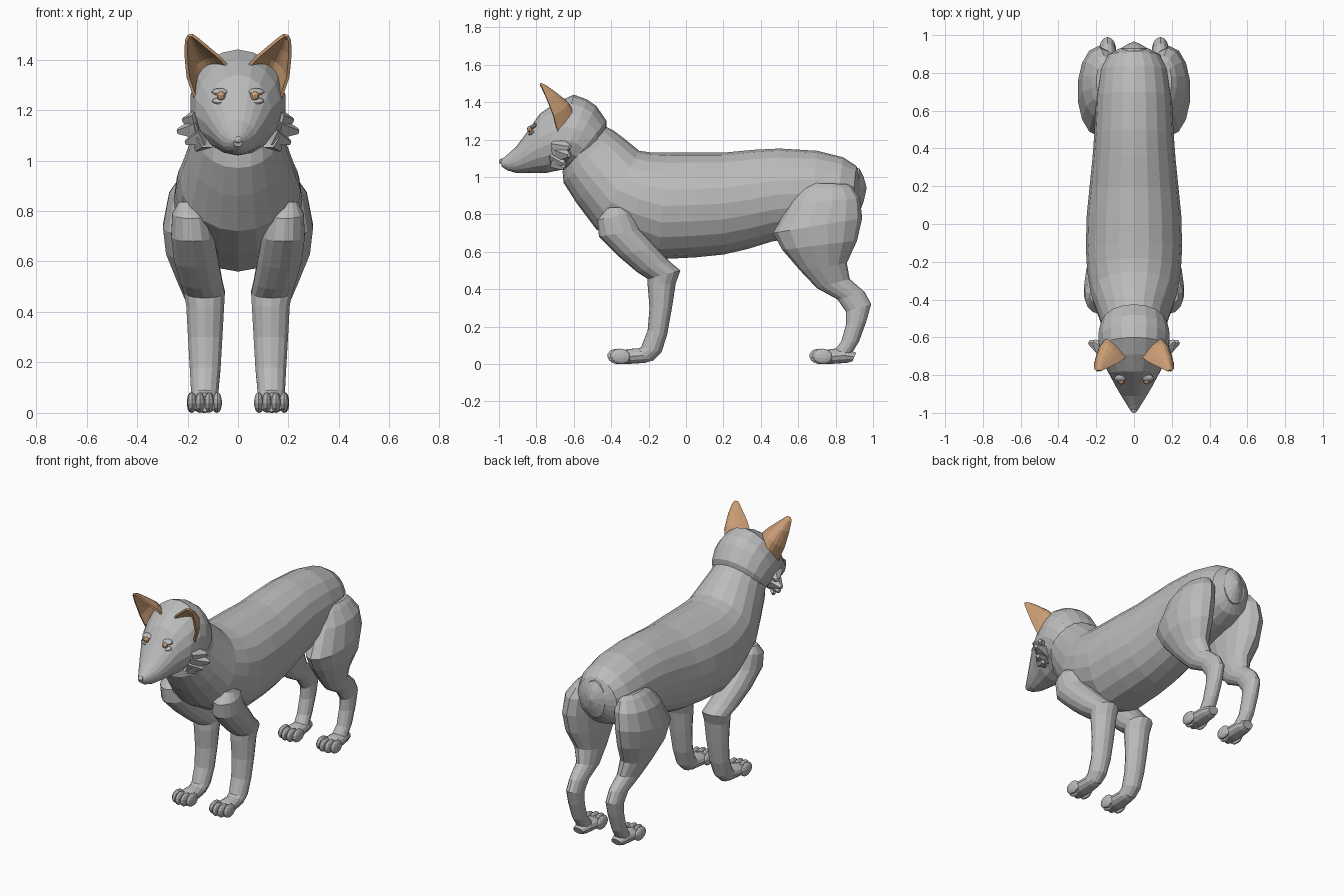
import bpy, bmesh, math
from mathutils import Vector, Matrix


def material(name, rgb):
    m = bpy.data.materials.new(name)
    m.diffuse_color = (*rgb, 1)
    return m


GREY = material("grey_fur", (0.50, 0.50, 0.50))
TAN = material("tan", (0.60, 0.34, 0.18))


def finish(bm, name, mat, mirror=False, thick=0):
    bmesh.ops.recalc_face_normals(bm, faces=bm.faces)
    me = bpy.data.meshes.new(name)
    bm.to_mesh(me)
    bm.free()
    me.materials.append(mat)
    ob = bpy.data.objects.new(name, me)
    bpy.context.collection.objects.link(ob)
    if thick:
        s = ob.modifiers.new("thickness", 'SOLIDIFY')
        s.thickness, s.offset = thick, 0
    if mirror:
        ob.modifiers.new("mirror", 'MIRROR').use_mirror_merge = False
    return ob


def skin(bm, rows, closed=True):
    n = len(rows[0])
    for a, b in zip(rows, rows[1:]):
        for i in range(n if closed else n - 1):
            j = (i + 1) % n
            bm.faces.new((a[i], a[j], b[j], b[i]))


def loft(name, rings, sides, mat=GREY, mirror=False):
    """Each ring: (y, z) of one edge, (y, z) of the opposite edge, x centre, half width."""
    bm = bmesh.new()
    rows = []
    for ya, za, yb, zb, xc, hw in rings:
        a, b = Vector((xc, ya, za)), Vector((xc, yb, zb))
        mid, half = (a + b) / 2, (a - b) / 2
        row = []
        for i in range(sides):
            t = math.tau * i / sides
            row.append(bm.verts.new(mid + half * math.cos(t) + Vector((hw * math.sin(t), 0, 0))))
        rows.append(row)
    skin(bm, rows)
    bm.faces.new(rows[0])
    bm.faces.new(rows[-1])
    return finish(bm, name, mat, mirror)


def balls(name, items, mat=GREY, mirror=True, seg=10):
    """Ellipsoids: centre, radii, tilt about x."""
    bm = bmesh.new()
    for c, r, tilt in items:
        m = Matrix.Translation(c) @ Matrix.Rotation(tilt, 4, 'X') @ Matrix.Diagonal((*r, 1))
        bmesh.ops.create_uvsphere(bm, u_segments=seg, v_segments=seg - 3, radius=1, matrix=m)
    return finish(bm, name, mat, mirror)


# torso and neck
loft("body", [
    (-.43, 1.27, -.66, 1.03, 0, .165), (-.39, 1.25, -.655, .97, 0, .17),
    (-.33, 1.205, -.585, .86, 0, .195), (-.25, 1.14, -.48, .72, 0, .23),
    (-.18, 1.13, -.32, .63, 0, .248), (-.1, 1.13, -.15, .56, 0, .255),
    (.05, 1.13, .05, .57, 0, .25), (.2, 1.13, .2, .585, 0, .235),
    (.36, 1.145, .33, .615, 0, .22), (.5, 1.152, .46, .655, 0, .21),
    (.7, 1.14, .66, .69, 0, .2), (.84, 1.105, .79, .72, 0, .18),
    (.91, 1.06, .88, .76, 0, .14), (.935, 1.0, .92, .82, 0, .08)], 20)

# tail stub
loft("tail_stub", [(.85, 1.06, .85, .82, 0, .085), (.928, 1.045, .928, .81, 0, .075),
                   (.95, 1.0, .95, .87, 0, .04), (.965, .945, .965, .935, 0, .004)], 14)

# head with muzzle
loft("head", [
    (-.425, 1.24, -.62, 1.06, 0, .16), (-.425, 1.30, -.635, 1.045, 0, .175),
    (-.48, 1.38, -.66, 1.04, 0, .188), (-.53, 1.415, -.68, 1.035, 0, .192),
    (-.60, 1.44, -.71, 1.03, 0, .185), (-.69, 1.40, -.75, 1.02, 0, .17),
    (-.78, 1.34, -.80, 1.02, 0, .135), (-.85, 1.24, -.86, 1.02, 0, .10),
    (-.91, 1.16, -.91, 1.022, 0, .068), (-.96, 1.115, -.955, 1.035, 0, .038),
    (-.992, 1.09, -.985, 1.055, 0, .018)], 18)
balls("nose", [((0, -.985, 1.083), (.018, .015, .015), 0)], mirror=False)

# eyes with brows
balls("eyes", [((.067, -.832, 1.256), (.018, .018, .018), 0)], TAN)
balls("eyelids", [((.072, -.815, 1.272), (.034, .022, .012), .5),
                  ((.075, -.825, 1.236), (.03, .02, .01), .5)], seg=8)

# cheek tufts: four-sided spikes
bm = bmesh.new()
for base, tip, r in [((.145, -.68, 1.16), (.215, -.62, 1.16), .06),
                     ((.14, -.67, 1.13), (.238, -.625, 1.115), .06),
                     ((.13, -.69, 1.10), (.205, -.65, 1.07), .05),
                     ((.13, -.70, 1.08), (.165, -.65, 1.045), .04)]:
    base, tip = Vector(base), Vector(tip)
    d = tip - base
    m = Matrix.Translation((base + tip) / 2) @ d.to_track_quat('Z', 'Y').to_matrix().to_4x4()
    bmesh.ops.create_cone(bm, cap_ends=True, segments=5, radius1=r, radius2=.012,
                          depth=d.length, matrix=m)
finish(bm, "cheek_tufts", GREY, True)

# ears: curved shells spanned between inner edge, back and outer edge
bm = bmesh.new()
rows = []
for I, B, O in [((.035, -.70, 1.365), (.125, -.595, 1.33), (.165, -.685, 1.235)),
                ((.075, -.73, 1.41), (.15, -.635, 1.395), (.198, -.71, 1.33)),
                ((.125, -.755, 1.452), (.172, -.695, 1.445), (.207, -.745, 1.42)),
                ((.165, -.775, 1.485), (.185, -.75, 1.485), (.205, -.77, 1.475)),
                ((.18, -.78, 1.495), (.188, -.775, 1.496), (.196, -.78, 1.493))]:
    I, B, O = Vector(I), Vector(B), Vector(O)
    C = 2 * B - (I + O) / 2
    rows.append([bm.verts.new(I * (1 - u) ** 2 + C * 2 * u * (1 - u) + O * u * u)
                 for u in [k / 8 for k in range(9)]])
skin(bm, rows, closed=False)
finish(bm, "ears", TAN, True, .012)

# front legs
loft("front_legs", [
    (-.42, .835, -.34, .838, .2, .035), (-.475, .77, -.285, .81, .187, .075),
    (-.465, .68, -.245, .72, .18, .087), (-.36, .575, -.165, .63, .165, .09),
    (-.26, .49, -.09, .55, .145, .085), (-.205, .455, -.03, .5, .133, .083),
    (-.205, .42, -.055, .43, .13, .077), (-.195, .3, -.075, .3, .13, .07),
    (-.205, .18, -.1, .16, .13, .062), (-.24, .09, -.13, .065, .132, .055),
    (-.27, .075, -.18, .015, .132, .05)], 14, mirror=True)

# hind legs
loft("hind_legs", [
    (.65, .968, .86, .962, .15, .05), (.61, .94, .89, .945, .158, .068),
    (.555, .86, .93, .885, .175, .1), (.465, .70, .942, .78, .188, .112),
    (.515, .61, .915, .66, .183, .105), (.61, .5, .86, .54, .163, .078),
    (.70, .405, .875, .455, .145, .056), (.81, .345, .955, .385, .14, .047),
    (.855, .28, .99, .32, .14, .045), (.855, .21, .965, .23, .14, .045),
    (.83, .12, .925, .12, .14, .043), (.80, .08, .87, .03, .135, .045)], 14, mirror=True)

# paws: a flat foot and four toes each
for name, dy, x in (("front", 0, .132), ("hind", 1.08, .135)):
    loft(name + "_feet", [(dy - .17, .06, dy - .19, .015, x, .035),
                          (dy - .24, .085, dy - .22, .006, x, .05),
                          (dy - .31, .08, dy - .31, 0, x, .058),
                          (dy - .38, .06, dy - .38, .004, x, .05)], 12, mirror=True)
    balls(name + "_toes", [((x + o, dy - .375 + abs(o) * .5, .041), (.019, .055, .041), -.1)
                           for o in (-.05, -.018, .018, .05)])
